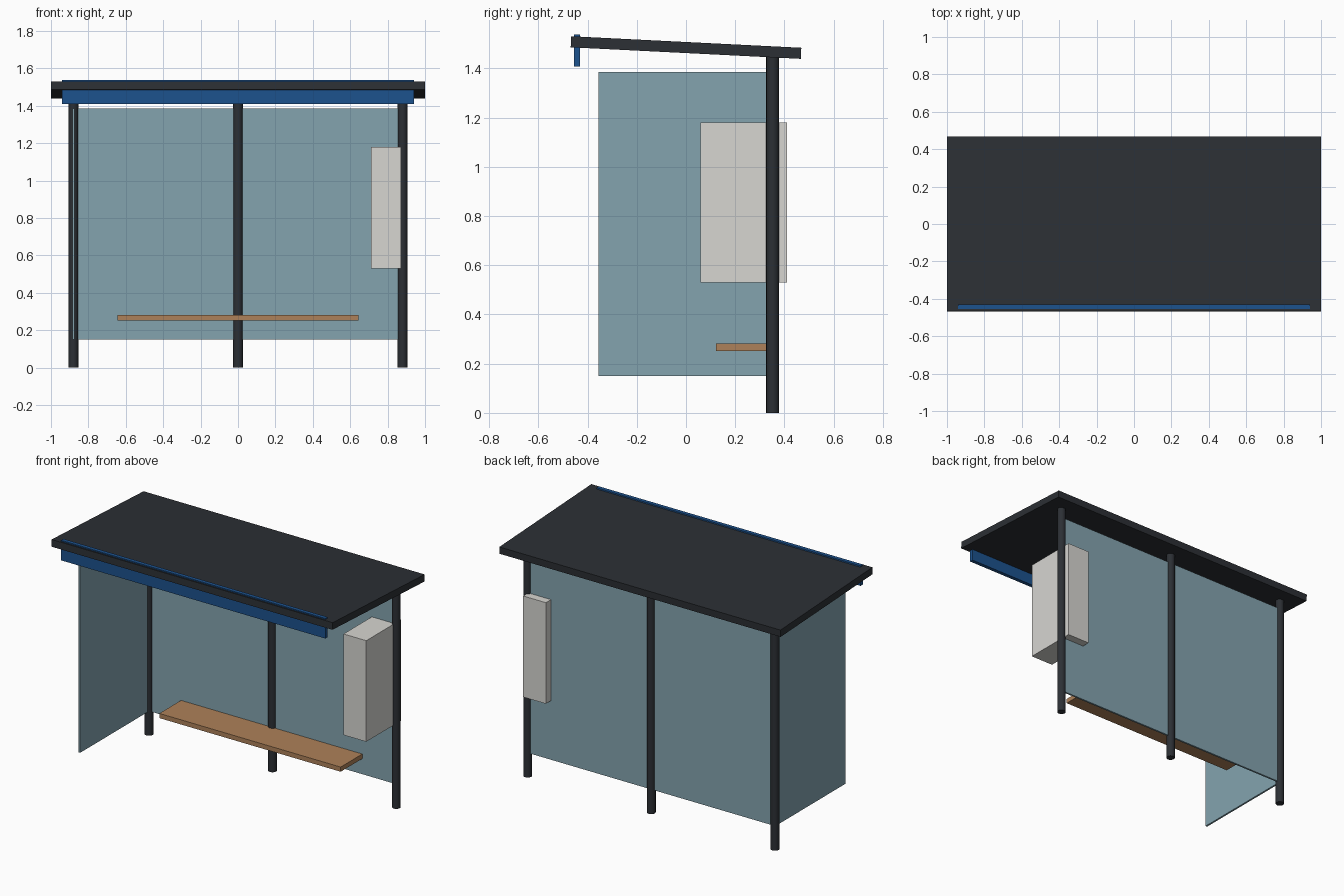
import bpy, math

if "Cube" in bpy.data.objects:
    bpy.data.objects.remove(bpy.data.objects["Cube"])


def material(name, rgb):
    m = bpy.data.materials.new(name)
    m.diffuse_color = (*rgb, 1)
    m.use_nodes = True
    m.node_tree.nodes["Principled BSDF"].inputs["Base Color"].default_value = m.diffuse_color
    return m


dark = material("dark_metal", (0.025, 0.029, 0.035))
blue = material("blue_trim", (0.012, 0.085, 0.27))
glass = material("tinted_glass", (0.23, 0.37, 0.43))
wood = material("bench_wood", (0.42, 0.22, 0.10))
pale = material("pale_panel", (0.68, 0.67, 0.64))


def box(name, lo, hi, mat, tilt=0):
    centre = [(a + b) / 2 for a, b in zip(lo, hi)]
    bpy.ops.mesh.primitive_cube_add(size=1, location=centre, rotation=(tilt, 0, 0))
    ob = bpy.context.object
    ob.name = name
    ob.scale = [b - a for a, b in zip(lo, hi)]
    ob.data.materials.append(mat)
    bpy.ops.object.transform_apply(location=False, rotation=False, scale=True)
    return ob


# Roof slab, sloping down to the back, with a trim board at the front edge
box("roof", (-1, -0.468, 1.462), (1, 0.468, 1.507), dark, -0.05)
box("front_fascia", (-0.94, -0.455, 1.408), (0.94, -0.431, 1.537), blue)

# Three round posts along the back
for name, x in (("left_post", -0.88), ("middle_post", 0), ("right_post", 0.88)):
    bpy.ops.mesh.primitive_cylinder_add(vertices=16, radius=0.026, depth=1.455,
                                        location=(x, 0.352, 0.7275))
    post = bpy.context.object
    post.name = name
    post.data.materials.append(dark)
    bpy.ops.object.shade_smooth_by_angle(angle=math.radians(35))

# Glass walls
box("back_glass", (-0.87, 0.346, 0.15), (0.87, 0.358, 1.385), glass)
box("left_glass", (-0.886, -0.355, 0.15), (-0.874, 0.35, 1.385), glass)

# Bench seat and display case
box("bench_seat", (-0.645, 0.122, 0.252), (0.645, 0.342, 0.282), wood)
box("display_case", (0.71, 0.058, 0.53), (0.872, 0.41, 1.18), pale)
